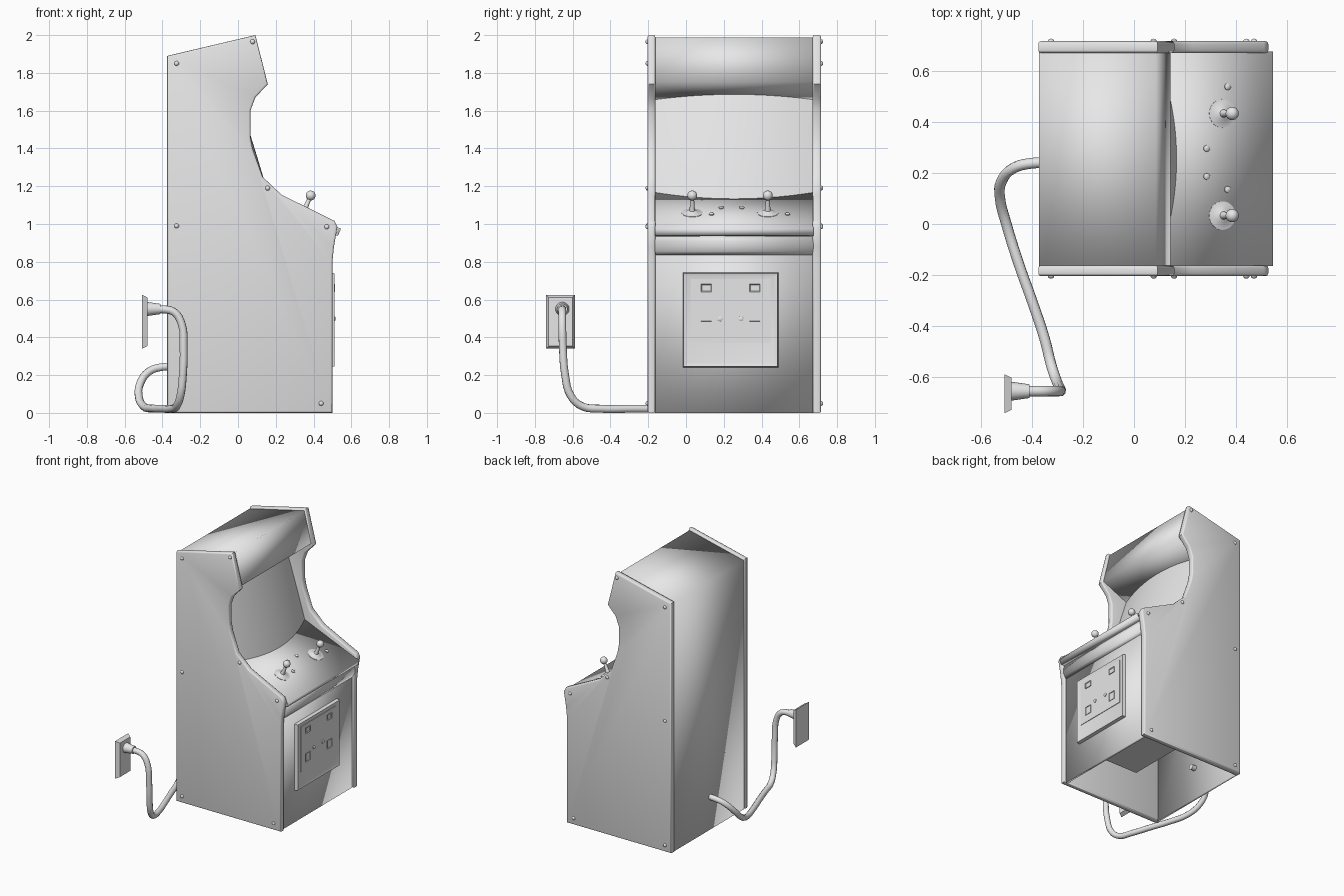
import bpy, bmesh, math
from mathutils import Matrix, Vector

if "Cube" in bpy.data.objects:
    bpy.data.objects.remove(bpy.data.objects["Cube"])

grey = bpy.data.materials.new("plain grey")
grey.diffuse_color = (0.8, 0.8, 0.8, 1)
grey.use_nodes = True
grey.node_tree.nodes["Principled BSDF"].inputs["Base Color"].default_value = grey.diffuse_color


def finish(name, bm, recalc=True, angle=40):
    if recalc:
        bmesh.ops.recalc_face_normals(bm, faces=bm.faces[:])
    me = bpy.data.meshes.new(name)
    bm.to_mesh(me)
    bm.free()
    me.materials.append(grey)
    ob = bpy.data.objects.new(name, me)
    bpy.context.collection.objects.link(ob)
    bpy.ops.object.select_all(action='DESELECT')
    ob.select_set(True)
    bpy.context.view_layer.objects.active = ob
    bpy.ops.object.shade_smooth_by_angle(angle=math.radians(angle))
    return ob


def box(name, x, y, z, inset=0, depth=0, bevel=0):
    """Box from ranges; the +x face may be inset and the front rim chamfered."""
    bm = bmesh.new()
    bmesh.ops.create_cube(bm, size=1)
    for v in bm.verts:
        v.co = [r[0] + (c + .5) * (r[1] - r[0]) for c, r in zip(v.co, (x, y, z))]
    front = [f for f in bm.faces if f.normal.x > .9]
    if bevel:
        c = front[0].calc_center_median()
        for v in front[0].verts:
            v.co.y += bevel if v.co.y < c.y else -bevel
            v.co.z += bevel if v.co.z < c.z else -bevel
    if inset:
        bmesh.ops.inset_region(bm, faces=front, thickness=inset, depth=0)
        for v in front[0].verts:
            v.co.x += depth
    return finish(name, bm, angle=20)


def lathe(name, profile, matrix, sides=20):
    """Turn (radius, height) points round the local z axis."""
    bm = bmesh.new()
    vs = [bm.verts.new((r, 0, h)) for r, h in profile]
    es = [bm.edges.new(p) for p in zip(vs, vs[1:])]
    bmesh.ops.spin(bm, geom=vs + es, axis=(0, 0, 1), cent=(0, 0, 0),
                   steps=sides, angle=2 * math.pi)
    bmesh.ops.remove_doubles(bm, verts=bm.verts[:], dist=1e-5)
    bmesh.ops.transform(bm, matrix=matrix, verts=bm.verts[:])
    return finish(name, bm)


def sheet(name, points, thick):
    """Bent board across the cabinet from an (x, z) path."""
    bm = bmesh.new()
    rows = [[bm.verts.new((x, y, z)) for y in (-.165, .675)] for x, z in points]
    for a, b in zip(rows, rows[1:]):
        bm.faces.new((a[0], b[0], b[1], a[1]))
    ob = finish(name, bm, recalc=False, angle=30)
    m = ob.modifiers.new("thickness", 'SOLIDIFY')
    m.thickness, m.offset = thick, -1
    return ob


# side panels with rounded edging
side = [(-.375, 0), (.5, 0), (.5, .8), (.508, .88), (.526, .985), (.51, 1.017),
        (.23, 1.155), (.13, 1.25), (.077, 1.40), (.066, 1.46), (.066, 1.6),
        (.092, 1.67), (.158, 1.74), (.092, 2), (-.375, 1.89)]
for label, y0, y1 in (("left", -.204, -.162), ("right", .67, .716)):
    bm = bmesh.new()
    cap = bm.faces.new([bm.verts.new((x, y0, z)) for x, z in side])
    out = bmesh.ops.extrude_face_region(bm, geom=[cap])["geom"]
    bmesh.ops.translate(bm, vec=(0, y1 - y0, 0),
                        verts=[v for v in out if isinstance(v, bmesh.types.BMVert)])
    rims = [e for e in bm.edges if abs(e.verts[0].co.y - e.verts[1].co.y) < 1e-4]
    bmesh.ops.bevel(bm, geom=rims, offset=.01, segments=2, profile=.5, affect='EDGES')
    finish(label + "_side_panel", bm, angle=50)

# bolts on both sides
for i, (x, z) in enumerate([(.077, 1.965), (-.325, 1.85), (.157, 1.19), (-.325, .99),
                            (.47, .985), (.44, .05), (-.325, .05)]):
    for label, y, s in (("left", -.203, 1), ("right", .715, -1)):
        m = Matrix.Translation((x, y, z)) @ Matrix.Rotation(s * math.pi / 2, 4, 'X')
        lathe(f"{label}_bolt_{i}", [(.013, 0), (.011, .006), (.006, .01), (0, .011)], m, 12)

# hollow cabinet shell, open underneath
sheet("back_roof_and_marquee", [(-.372, 0), (-.372, 1.88), (.085, 1.987),
                                (.143, 1.753), (-.11, 1.638)], .018)
sheet("control_panel", [(.03, 1.191), (.545, .975), (.53, .94), (.504, .935)], .015)
sheet("front_moulding", [(.5, .94), (.509, .91), (.508, .88), (.5, .855), (.486, .835)], .012)
sheet("front_panel", [(.486, .94), (.486, 0)], .02)

# bulging screen
bm = bmesh.new()
N = 24
grid = []
for j in range(N + 1):
    z = 1.06 + .72 * j / N
    v = (z - 1.41) / .3
    grid.append([])
    for i in range(N + 1):
        u = 2 * i / N - 1
        x = .166 - .31 * (z - 1.135) - .07 * u * u + .004 * (1 - v * v)
        grid[j].append(bm.verts.new((x, .255 + .418 * u, z)))
for j in range(N):
    for i in range(N):
        bm.faces.new((grid[j][i], grid[j][i + 1], grid[j + 1][i + 1], grid[j + 1][i]))
finish("screen", bm, recalc=False)

# joysticks and buttons, square to the sloping panel
tilt = Matrix.Rotation(math.atan(.42), 4, 'Y')


def on_panel(x, y):
    return Matrix.Translation((x, y, .975 + .42 * (.545 - x))) @ tilt


ball = [(.026 * math.sin(t), .1 - .026 * math.cos(t))
        for t in [math.pi * (.17 + .83 * k / 10) for k in range(11)]]
ball[-1] = (0, .126)
for i, y in enumerate((.033, .433)):
    m = on_panel(.346, y)
    lathe(f"joystick_{i}", [(.02, 0), (.014, .02), (.01, .08)] + ball, m)
    lathe(f"joystick_base_{i}", [(.056, 0), (.056, .002), (.03, .006), (.02, .014), (0, .016)], m, 28)
for i, (x, y) in enumerate([(.366, .538), (.284, .296), (.284, .186), (.366, .135)]):
    lathe(f"button_{i}", [(.013, 0), (.013, .005), (.008, .009), (0, .01)], on_panel(x, y), 16)

# coin door and coin box
box("coin_door_frame", (.48, .51), (-.018, .49), (.24, .745), inset=.03, depth=-.006, bevel=.006)
box("coin_door_plate", (.5, .508), (.025, .447), (.37, .71))
box("coin_box", (-.02, .47), (0, .47), (.19, .72))
for i, s in enumerate((-1, 1)):
    c = .236
    a, b = sorted((c + s * .1, c + s * .157))
    box(f"coin_slot_{i}", (.5, .513), (a, b), (.64, .682), inset=.008, depth=-.006)
    box(f"coin_return_{i}", (.5, .512), (a, b), (.425, .486), inset=.005, depth=-.01)
    m = Matrix.Translation((.506, c + s * .055, .498)) @ Matrix.Rotation(math.pi / 2, 4, 'Y')
    lathe(f"door_lock_{i}", [(.013, 0), (.013, .006), (.009, .009), (0, .009)], m, 14)

# power cable, plug and wall socket
path = [(-.32, .24, .245), (-.40, .238, .243), (-.47, .22, .22), (-.52, .165, .15),
        (-.525, .10, .085), (-.50, 0, .035), (-.45, -.16, .023), (-.40, -.3, .022),
        (-.35, -.45, .022), (-.325, -.55, .035), (-.305, -.61, .09), (-.292, -.64, .2),
        (-.288, -.652, .35), (-.298, -.655, .47), (-.34, -.655, .535), (-.42, -.655, .55)]
cu = bpy.data.curves.new("power_cable", 'CURVE')
cu.dimensions = '3D'
cu.bevel_depth, cu.bevel_resolution, cu.resolution_u = .021, 3, 4
cu.use_fill_caps = True
sp = cu.splines.new('BEZIER')
sp.bezier_points.add(len(path) - 1)
for p, co in zip(sp.bezier_points, path):
    p.co = co
    p.handle_left_type = p.handle_right_type = 'AUTO'
cu.materials.append(grey)
bpy.context.collection.objects.link(bpy.data.objects.new("power_cable", cu))
m = Matrix.Translation((-.485, -.655, .55)) @ Matrix.Rotation(math.pi / 2, 4, 'Y')
lathe("plug", [(0, 0), (.037, 0), (.036, .012), (.027, .075), (0, .078)], m)
box("wall_socket_plate", (-.508, -.48), (-.742, -.588), (.34, .625), bevel=.014)
